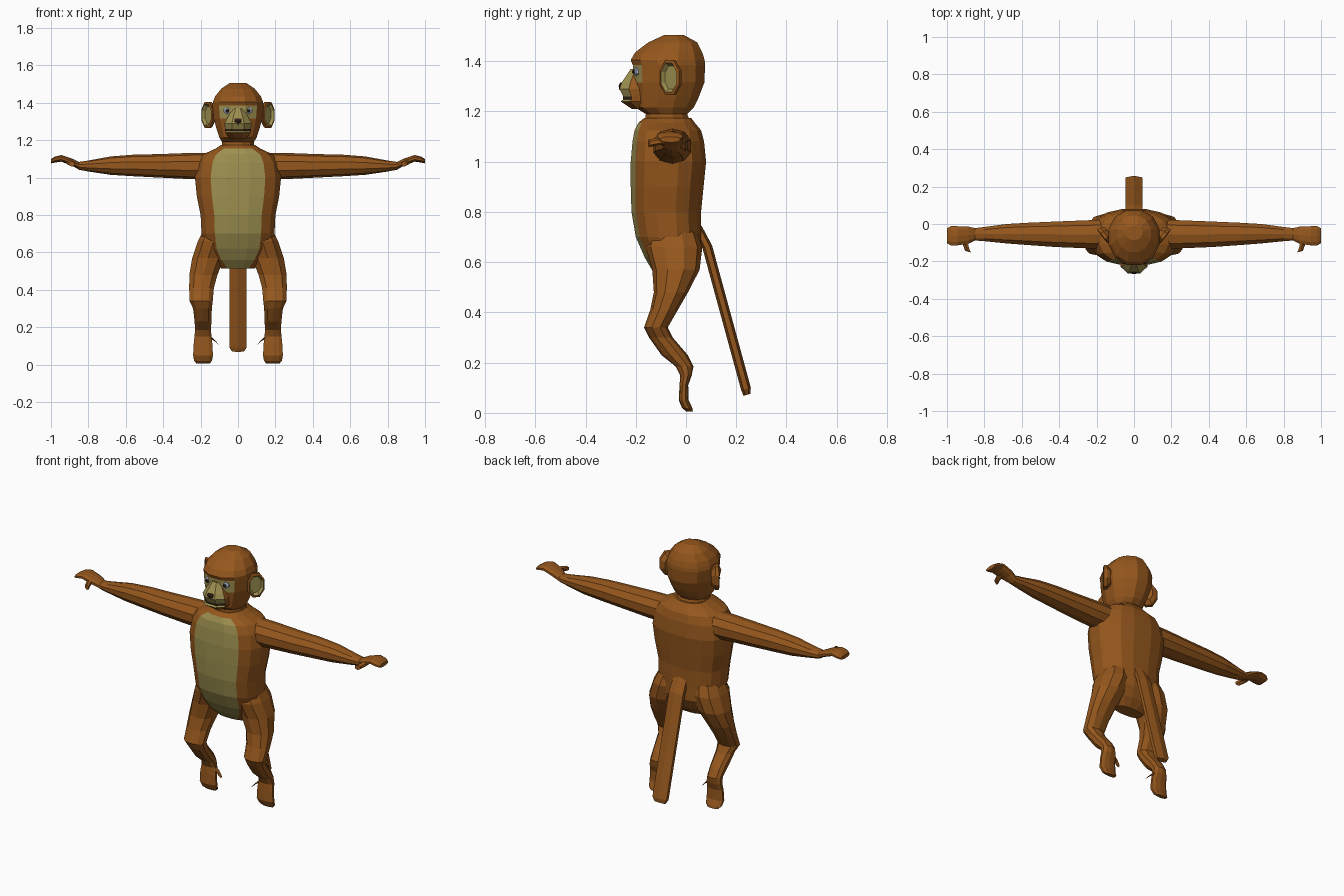
import bpy, bmesh, math
from mathutils import Vector as V


def material(name, rgb):
    m = bpy.data.materials.new(name)
    m.diffuse_color = (*rgb, 1)
    return m


MATS = [material("brown_fur", (0.30, 0.095, 0.012)), material("tan_skin", (0.34, 0.28, 0.08)),
        material("dark", (0.03, 0.015, 0.008)), material("eye_grey", (0.40, 0.45, 0.60))]


def ring(c, a, b, n=8, p=1.0):
    """Rounded n-gon round c, with half-axes a and b; p < 1 makes it boxier."""
    k = 1 / math.cos(math.pi / n) ** p
    f = lambda v: math.copysign(abs(v) ** p, v) * k
    ts = [2 * math.pi * (i + 0.5) / n for i in range(n)]
    return [V(c) + V(a) * f(math.cos(t)) + V(b) * f(math.sin(t)) for t in ts]


def loft(name, rings, paint=lambda k, i: 0, mirror=False, caps=(0, 0)):
    """Skin a list of rings; paint(band, side) picks the material."""
    bm = bmesh.new()
    vs = [[bm.verts.new(p) for p in r] for r in rings]
    n = len(vs[0])
    for k in range(len(vs) - 1):
        for i in range(n):
            j = (i + 1) % n
            f = bm.faces.new((vs[k][i], vs[k][j], vs[k + 1][j], vs[k + 1][i]))
            f.material_index = paint(k, i)
    for end, mat in ((vs[0], caps[0]), (vs[-1], caps[1])):
        bm.faces.new(end).material_index = mat
    bmesh.ops.recalc_face_normals(bm, faces=bm.faces)
    me = bpy.data.meshes.new(name)
    bm.to_mesh(me)
    bm.free()
    for m in MATS:
        me.materials.append(m)
    ob = bpy.data.objects.new(name, me)
    bpy.context.collection.objects.link(ob)
    if mirror:
        ob.modifiers.new("mirror", 'MIRROR')
    return ob


def stack(rows, n, p=1.0):
    """Horizontal rings from rows of (z, front y, back y, half width, centre x)."""
    return [ring((x, (f + b) / 2, z), (w, 0, 0), (0, (b - f) / 2, 0), n, p)
            for z, f, b, w, x in rows]


# torso with tan belly on its three front columns
torso = [(0.515, -0.09, -0.01, 0.09), (0.56, -0.13, 0.03, 0.14), (0.62, -0.165, 0.06, 0.18),
         (0.70, -0.20, 0.06, 0.195), (0.80, -0.217, 0.06, 0.20), (0.90, -0.22, 0.07, 0.22),
         (1.0, -0.22, 0.08, 0.23), (1.08, -0.213, 0.072, 0.215), (1.125, -0.205, 0.06, 0.185),
         (1.155, -0.19, 0.035, 0.12), (1.175, -0.165, 0.02, 0.09)]
loft("torso", stack([r + (0,) for r in torso], 16, 0.8),
     lambda k, i: 1 if i in (10, 11, 12) and k < 9 else 0)

# head and neck, tan band around the eyes
head = [(1.15, -0.165, 0.02, 0.088), (1.19, -0.16, 0.005, 0.085), (1.215, -0.20, 0.03, 0.10),
        (1.255, -0.205, 0.05, 0.113), (1.315, -0.21, 0.073, 0.13), (1.385, -0.212, 0.076, 0.137),
        (1.405, -0.22, 0.074, 0.134), (1.435, -0.203, 0.065, 0.122), (1.475, -0.15, 0.045, 0.09),
        (1.505, -0.085, -0.01, 0.045)]
loft("head", stack([r + (0,) for r in head], 12, 0.95),
     lambda k, i: 1 if i in (7, 8, 9) and k == 4 else 0)

# muzzle: brown chin, dark mouth line, tan snout and nose bridge
muzzle = [(1.21, -0.215, -0.13, 0.045), (1.24, -0.26, -0.13, 0.068), (1.248, -0.25, -0.13, 0.068),
          (1.26, -0.25, -0.13, 0.07), (1.29, -0.265, -0.13, 0.072), (1.315, -0.256, -0.13, 0.06),
          (1.37, -0.22, -0.15, 0.028)]
loft("muzzle", stack([r + (0,) for r in muzzle], 8, 0.9),
     lambda k, i: 0 if k == 0 or i not in (4, 5, 6) else (2 if k == 2 else 1))

# nose tip
loft("nose", [ring((0, y, z), (w, 0, 0), (0, 0.008, 0), 6)
              for y, z, w in ((-0.256, 1.285, 0.008), (-0.259, 1.302, 0.02), (-0.253, 1.315, 0.018))],
     lambda k, i: 2, caps=(2, 2))

# eyes and pupils
for name, y, r, mat in (("eye", -0.2, 0.021, 3), ("pupil", -0.209, 0.009, 2)):
    loft(name, [ring((0.056, y + d, 1.358), (r * s, 0, 0), (0, 0, r * s * 0.8), 8)
                for d, s in ((0.015, 1), (0, 1), (-0.006, 0.6))],
         lambda k, i: mat, True, (mat, mat))

# cupped ears, turned forward and outward
across, out = V((0.62, 0.78, 0)), V((0.78, -0.62, 0))
loft("ear", [ring(V((0.158, -0.06, 1.335)) + out * d, across * 0.048 * s, V((0, 0, 0.07 * s)), 8)
             for d, s in ((-0.03, 0.6), (-0.008, 0.97), (0.01, 1), (0.014, 0.82), (-0.002, 0.66))],
     lambda k, i: 1 if k == 3 else 0, True, (0, 1))

# legs with bent knees and hanging feet
leg = [(0.72, -0.14, 0.04, 0.07, 0.115), (0.66, -0.155, 0.06, 0.085, 0.13),
       (0.57, -0.13, 0.05, 0.085, 0.16), (0.48, -0.125, 0.005, 0.075, 0.185),
       (0.41, -0.14, -0.035, 0.066, 0.195), (0.34, -0.165, -0.075, 0.062, 0.197),
       (0.30, -0.145, -0.055, 0.05, 0.19), (0.23, -0.095, 0.005, 0.045, 0.187),
       (0.185, -0.04, 0.028, 0.042, 0.187), (0.15, -0.022, 0.022, 0.046, 0.187),
       (0.11, -0.025, 0.008, 0.05, 0.187), (0.05, -0.028, 0.01, 0.053, 0.187),
       (0.02, -0.015, 0.024, 0.048, 0.187), (0.005, 0.002, 0.027, 0.034, 0.187)]
loft("leg", stack(leg, 10, 0.9), mirror=True)

# big toe
loft("big_toe", [ring((x, y, z), (0.009, 0, 0.012), (0, 0.011, 0), 6)
                 for x, y, z in ((0.155, 0, 0.15), (0.13, -0.006, 0.135), (0.11, -0.012, 0.115))],
     mirror=True)

# arms and flat hands: x, centre y, centre z, half depth, half height
arm = [(0.14, -0.055, 1.062, 0.076, 0.068), (0.25, -0.055, 1.062, 0.075, 0.067),
       (0.42, -0.055, 1.063, 0.068, 0.06), (0.56, -0.053, 1.065, 0.06, 0.055),
       (0.68, -0.052, 1.064, 0.052, 0.047), (0.80, -0.054, 1.062, 0.038, 0.028),
       (0.85, -0.055, 1.063, 0.033, 0.02), (0.885, -0.06, 1.082, 0.046, 0.018),
       (0.945, -0.063, 1.103, 0.051, 0.017), (0.98, -0.063, 1.096, 0.051, 0.015),
       (1.0, -0.063, 1.088, 0.04, 0.011)]
loft("arm", [ring((x, y, z), (0, a, 0), (0, 0, b), 10, 0.92) for x, y, z, a, b in arm], mirror=True)

# thumb
loft("thumb", [ring((x, y, z), (0.015, 0.004, 0), (0, 0, 0.013), 6)
               for x, y, z in ((0.905, -0.08, 1.085), (0.9, -0.115, 1.08), (0.888, -0.148, 1.073))],
     mirror=True)

# flat six-sided tail
loft("tail", [ring((0, y, z), (0.046 * s, 0, 0), (0, 0.0165 * s, 0.005 * s), 6)
              for y, z, s in ((0.045, 0.74, 0.9), (0.085, 0.66, 1), (0.239, 0.095, 1), (0.243, 0.072, 0.7))])
